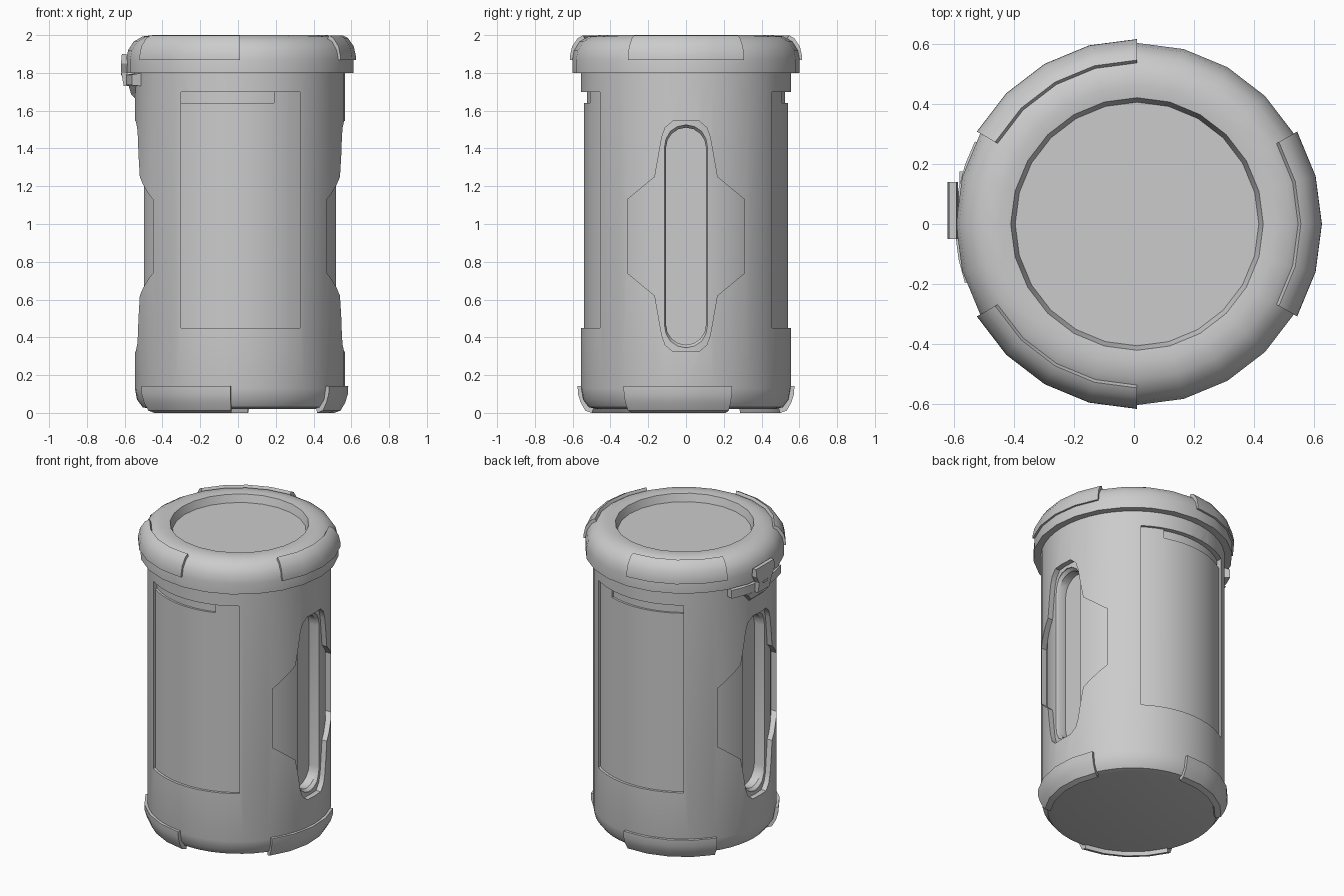
import bpy, bmesh
from math import sin, cos, pi, radians, asin, sqrt

if "Cube" in bpy.data.objects:
    bpy.data.objects.remove(bpy.data.objects["Cube"], do_unlink=True)

AXIS_X = 0.01          # the round body sits slightly off centre because of the latch

grey = bpy.data.materials.new("matte grey")
grey.use_nodes = True
grey.diffuse_color = (0.6, 0.6, 0.6, 1)
grey.node_tree.nodes["Principled BSDF"].inputs["Base Color"].default_value = (0.6, 0.6, 0.6, 1)


def loft(name, rings, closed=False):
    """Skin a list of equal point rings; cap the ends unless the loft closes."""
    bm = bmesh.new()
    vs = [[bm.verts.new(p) for p in ring] for ring in rings]
    n = len(vs[0])
    pairs = list(zip(vs, vs[1:])) + ([(vs[-1], vs[0])] if closed else [])
    for a, b in pairs:
        for i in range(n):
            j = (i + 1) % n
            bm.faces.new((a[i], a[j], b[j], b[i]))
    if not closed:
        bm.faces.new(vs[0])
        bm.faces.new(vs[-1])
    bmesh.ops.recalc_face_normals(bm, faces=bm.faces)
    mesh = bpy.data.meshes.new(name)
    bm.to_mesh(mesh)
    bm.free()
    mesh.materials.append(grey)
    obj = bpy.data.objects.new(name, mesh)
    obj.location.x = AXIS_X
    bpy.context.collection.objects.link(obj)
    return obj


def lathe(name, profile, segs):
    """Turn a profile, from bottom centre side to top centre side."""
    return loft(name, [[(r * cos(2 * pi * i / segs), r * sin(2 * pi * i / segs), z)
                        for i in range(segs)] for r, z in profile])


def sector(name, profile, start, end, steps):
    """Sweep a closed (radius, z) section through part of a turn."""
    angles = [radians(start + (end - start) * i / steps) for i in range(steps + 1)]
    return loft(name, [[(r * cos(a), r * sin(a), z) for r, z in profile] for a in angles])


def activate(obj):
    bpy.ops.object.select_all(action='DESELECT')
    obj.select_set(True)
    bpy.context.view_layer.objects.active = obj


def cut(target, cutter):
    cutter.hide_render = True
    mod = target.modifiers.new("cut", 'BOOLEAN')
    mod.operation = 'DIFFERENCE'
    mod.solver = 'EXACT'
    mod.object = cutter
    activate(target)
    bpy.ops.object.modifier_apply(modifier="cut")
    bpy.data.objects.remove(cutter, do_unlink=True)


def smooth(obj, angle=32):
    activate(obj)
    bpy.ops.object.shade_smooth_by_angle(angle=radians(angle))


def panel_cutter(x0, x1, z0, z1, radius, side):
    """Curved-floor pocket on the front (-1) or back (+1)."""
    a0, a1 = asin(x0 / radius), asin(x1 / radius)
    arc = [a0 + (a1 - a0) * i / 12 for i in range(13)]
    ring = [(radius * sin(a), side * radius * cos(a)) for a in arc]
    ring += [(x1, side * 0.7), (x0, side * 0.7)]
    return loft("panel_cutter", [[(x, y, z) for x, y in ring] for z in (z0, z1)])


def stadium(half_width, z0, z1, steps=8):
    top = [(half_width * cos(pi * i / steps), z1 - half_width + half_width * sin(pi * i / steps))
           for i in range(steps + 1)]
    return top + [(-y, z0 + z1 - z) for y, z in top]


def side_cutter(rings, side):
    """Loft (x, outline) pairs outward from the +x or -x side."""
    return loft("side_cutter", [[(side * x, y, z) for y, z in pts] for x, pts in rings])


# Body shell with pockets
body = lathe("body", [(0.47, 0.02), (0.515, 0.03), (0.545, 0.07), (0.556, 0.13),
                      (0.556, 1.82)], 48)
# Inner core that shows as the floor of the side grips
core = lathe("grip_floor", [(0.522, 0.2), (0.522, 1.68)], 48)

for side in (-1, 1):
    cut(body, panel_cutter(-0.312, 0.318, 0.45, 1.70, 0.539, side))
    cut(body, panel_cutter(-0.312, 0.18, 1.64, 1.70, 0.525, side))

# Half outline of the grip, mirrored top to bottom and side to side
quarter = [(0.31, 1.13), (0.165, 1.25), (0.128, 1.46), (0.11, 1.51), (0.07, 1.545)]
right_half = [(y, 1.87 - z) for y, z in reversed(quarter)] + quarter
grip = right_half + [(-y, z) for y, z in reversed(right_half)]
for side in (-1, 1):
    cut(body, side_cutter([(0.40, grip), (0.7, grip)], side))
    inner, outer = stadium(0.106, 0.36, 1.51), stadium(0.118, 0.345, 1.525)
    cut(core, side_cutter([(0.44, inner), (0.495, inner), (0.515, outer), (0.7, outer)], side))
smooth(body)
smooth(core)

# Lid with a dished top
lid = lathe("lid", [(0.54, 1.80), (0.602, 1.80), (0.602, 1.87), (0.592, 1.92), (0.563, 1.965),
                    (0.515, 1.993), (0.46, 2.0), (0.42, 1.995), (0.405, 1.945)], 24)
smooth(lid, 40)

# Bumper pads around the lid and the base
lid_pad = [(0.58, 1.868), (0.615, 1.868), (0.614, 1.89), (0.603, 1.94), (0.572, 1.985),
           (0.545, 1.999), (0.53, 1.97), (0.56, 1.93)]
base_pad = [(0.54, 0.142), (0.576, 0.142), (0.574, 0.10), (0.56, 0.055), (0.535, 0.012),
            (0.50, 0.0), (0.49, 0.03), (0.53, 0.08)]
for i in range(3):
    smooth(sector(f"lid_pad_{i + 1}", lid_pad, 120 * i - 30, 120 * i + 30, 4))
    smooth(sector(f"base_pad_{i + 1}", base_pad, 120 * i - 35, 120 * i + 25, 4))

# Latch: curved bracket, tapered lower tab, flared lever and its slot plate
smooth(sector("latch_bracket", [(0.55, 1.73), (0.605, 1.735), (0.605, 1.79), (0.55, 1.80)],
              153, 199, 6))


def slab(name, levels):
    """Block built from (z, inner x, outer x, half width) levels on the latch side."""
    mid = 0.045
    return loft(name, [[(-a, mid - w, z), (-b, mid - w, z), (-b, mid + w, z), (-a, mid + w, z)]
                       for z, a, b, w in levels])


slab("latch_tab", [(1.66, 0.54, 0.548, 0.06), (1.685, 0.54, 0.575, 0.08),
                   (1.735, 0.54, 0.59, 0.13)])
slab("latch_lever", [(1.73, 0.59, 0.615, 0.06), (1.80, 0.595, 0.628, 0.065),
                     (1.85, 0.595, 0.63, 0.095), (1.90, 0.60, 0.625, 0.095)])
slab("latch_slot", [(1.785, 0.61, 0.630, 0.025), (1.80, 0.61, 0.630, 0.025)])
